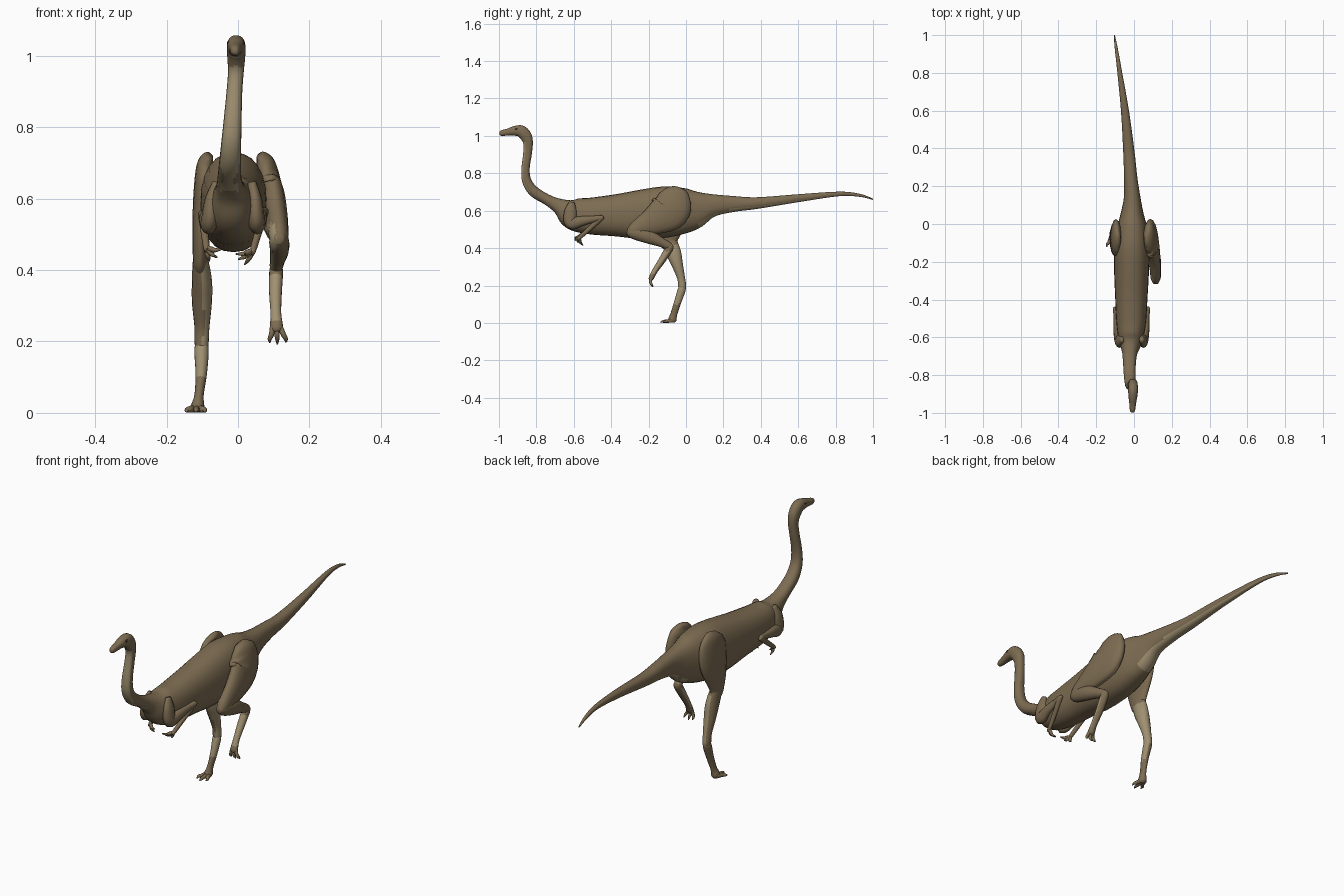
import bpy, bmesh, math
from mathutils import Vector


def material(name, rgb):
    m = bpy.data.materials.new(name)
    m.diffuse_color = (*rgb, 1)
    return m


BROWN = material("olive brown hide", (0.205, 0.150, 0.084))
PALE = material("pale tan underside", (0.35, 0.28, 0.165))
DARK = material("dark eye", (0.03, 0.024, 0.016))


def spline(a, b, c, d, t):
    return [0.5 * (2 * q + (r - p) * t + (2 * p - 5 * q + 4 * r - s) * t * t
                   + (3 * q - p - 3 * r + s) * t ** 3) for p, q, r, s in zip(a, b, c, d)]


def loft(name, rings, sides=16, steps=5, power=1.0, rule=None):
    """Skin along rings of (x, y, z, half width, half depth)."""
    pts = []
    n = len(rings)
    for i in range(n - 1):
        a, d = rings[max(i - 1, 0)], rings[min(i + 2, n - 1)]
        pts += [spline(a, rings[i], rings[i + 1], d, k / steps) for k in range(steps)]
    pts.append(list(rings[-1]))
    bm = bmesh.new()
    loops = []
    for i, p in enumerate(pts):
        t = (Vector(pts[min(i + 1, len(pts) - 1)][:3]) - Vector(pts[max(i - 1, 0)][:3])).normalized()
        ref = Vector((1, 0, 0)) if abs(t.x) < 0.85 else Vector((0, 1, 0))
        side = (ref - t * ref.dot(t)).normalized()
        up = t.cross(side)
        loop = []
        for k in range(sides):
            ang = 2 * math.pi * k / sides
            c, s = math.cos(ang), math.sin(ang)
            u = math.copysign(abs(c) ** power, c) * max(p[3], 0.0015)
            v = math.copysign(abs(s) ** power, s) * max(p[4], 0.0015)
            loop.append(bm.verts.new(Vector(p[:3]) + side * u + up * v))
        loops.append(loop)
    for a, b in zip(loops, loops[1:]):
        for k in range(sides):
            j = (k + 1) % sides
            bm.faces.new((a[k], a[j], b[j], b[k]))
    bm.faces.new(loops[0])
    bm.faces.new(loops[-1])
    bmesh.ops.recalc_face_normals(bm, faces=bm.faces)
    bm.normal_update()
    for f in bm.faces:
        f.smooth = True
        if rule and rule(f.calc_center_median(), f.normal):
            f.material_index = 1
    me = bpy.data.meshes.new(name)
    bm.to_mesh(me)
    bm.free()
    me.materials.append(BROWN)
    me.materials.append(PALE)
    ob = bpy.data.objects.new(name, me)
    bpy.context.collection.objects.link(ob)
    return ob


# Head, neck, trunk and tail in one skin; pale throat and tail underside
def body_rule(c, n):
    throat = c.y < -0.69 and 0.62 < c.z < 0.97 and n.y < -0.45
    tail = c.y > 0.06 and n.z < -0.5
    return throat or tail


loft("body", [
    (-0.008, -0.998, 1.014, 0.008, 0.009), (-0.008, -0.985, 1.015, 0.014, 0.015),
    (-0.007, -0.95, 1.021, 0.018, 0.019), (-0.006, -0.915, 1.027, 0.023, 0.026),
    (-0.005, -0.88, 1.024, 0.026, 0.032), (-0.005, -0.854, 0.995, 0.025, 0.031),
    (-0.006, -0.844, 0.955, 0.022, 0.025), (-0.010, -0.848, 0.90, 0.022, 0.023),
    (-0.015, -0.858, 0.82, 0.025, 0.022), (-0.019, -0.850, 0.755, 0.028, 0.025),
    (-0.022, -0.810, 0.700, 0.031, 0.029), (-0.024, -0.735, 0.655, 0.034, 0.029),
    (-0.022, -0.675, 0.622, 0.042, 0.044), (-0.018, -0.61, 0.585, 0.064, 0.083),
    (-0.015, -0.52, 0.572, 0.078, 0.097), (-0.014, -0.38, 0.575, 0.086, 0.112),
    (-0.013, -0.25, 0.580, 0.092, 0.130), (-0.012, -0.12, 0.592, 0.092, 0.137),
    (-0.010, -0.02, 0.600, 0.080, 0.124), (-0.010, 0.05, 0.608, 0.062, 0.104),
    (-0.010, 0.14, 0.628, 0.044, 0.062), (-0.018, 0.25, 0.636, 0.035, 0.043),
    (-0.027, 0.38, 0.641, 0.030, 0.031), (-0.048, 0.60, 0.667, 0.021, 0.021),
    (-0.078, 0.82, 0.690, 0.012, 0.012), (-0.094, 0.93, 0.682, 0.008, 0.008),
    (-0.104, 1.0, 0.661, 0.003, 0.003)], sides=24, power=0.88, rule=body_rule)

# Eyes
for s, nm in ((1, "right"), (-1, "left")):
    bpy.ops.mesh.primitive_uv_sphere_add(segments=12, ring_count=8, radius=0.008,
                                         location=(-0.0055 + s * 0.021, -0.908, 1.036))
    eye = bpy.context.object
    eye.name = nm + "_eye"
    eye.scale = (0.5, 1, 0.8)
    eye.data.materials.append(DARK)
    eye.data.shade_smooth()

# Raised right leg
loft("right_thigh", [
    (0.062, -0.085, 0.722, 0.012, 0.03), (0.075, -0.08, 0.70, 0.027, 0.07),
    (0.083, -0.075, 0.66, 0.034, 0.098), (0.092, -0.09, 0.60, 0.038, 0.108),
    (0.104, -0.165, 0.55, 0.035, 0.080), (0.112, -0.24, 0.515, 0.029, 0.052),
    (0.114, -0.285, 0.49, 0.026, 0.036), (0.114, -0.308, 0.475, 0.015, 0.016)],
    rule=lambda c, n: c.z < 0.53 and n.x < -0.3)
loft("right_shin", [
    (0.114, -0.315, 0.49, 0.014, 0.016), (0.115, -0.28, 0.482, 0.027, 0.033),
    (0.116, -0.20, 0.46, 0.027, 0.036), (0.111, -0.13, 0.43, 0.021, 0.025),
    (0.107, -0.09, 0.41, 0.018, 0.021), (0.107, -0.073, 0.40, 0.010, 0.011)],
    rule=lambda c, n: n.x < -0.5)
loft("right_metatarsus", [
    (0.107, -0.078, 0.42, 0.010, 0.010), (0.107, -0.088, 0.40, 0.019, 0.021),
    (0.105, -0.125, 0.34, 0.018, 0.019), (0.106, -0.165, 0.28, 0.015, 0.015),
    (0.108, -0.185, 0.24, 0.018, 0.014), (0.109, -0.187, 0.228, 0.010, 0.009)],
    rule=lambda c, n: 0.26 < c.z < 0.385 and n.y < 0.3)
for i, (x, z) in enumerate(((0.089, 0.197), (0.110, 0.192), (0.134, 0.198))):
    loft(f"right_toe_{i + 1}", [
        (0.106 + (i - 1) * 0.008, -0.182, 0.25, 0.008, 0.009),
        (0.3 * 0.107 + 0.7 * x, -0.19, 0.222, 0.0075, 0.008),
        (x, -0.185, 0.207, 0.006, 0.007), (x, -0.176, z, 0.002, 0.002)], sides=10, steps=4)

# Planted left leg
loft("left_thigh", [
    (-0.080, -0.085, 0.722, 0.012, 0.03), (-0.090, -0.08, 0.70, 0.023, 0.07),
    (-0.093, -0.075, 0.66, 0.028, 0.095), (-0.098, -0.075, 0.59, 0.028, 0.098),
    (-0.103, -0.09, 0.51, 0.025, 0.078), (-0.106, -0.095, 0.45, 0.021, 0.055),
    (-0.106, -0.09, 0.41, 0.018, 0.040), (-0.104, -0.085, 0.385, 0.010, 0.02)])
loft("left_shin", [
    (-0.105, -0.10, 0.46, 0.010, 0.02), (-0.105, -0.088, 0.43, 0.021, 0.040),
    (-0.101, -0.065, 0.37, 0.028, 0.040), (-0.101, -0.046, 0.31, 0.028, 0.030),
    (-0.101, -0.026, 0.24, 0.021, 0.021), (-0.102, -0.020, 0.19, 0.019, 0.021),
    (-0.102, -0.022, 0.165, 0.010, 0.012)],
    rule=lambda c, n: c.z < 0.42 and (n.x > 0.2 or n.y > 0.85))
loft("left_metatarsus", [
    (-0.102, -0.016, 0.205, 0.010, 0.010), (-0.102, -0.022, 0.18, 0.020, 0.021),
    (-0.103, -0.045, 0.11, 0.016, 0.019), (-0.109, -0.064, 0.05, 0.013, 0.018),
    (-0.113, -0.073, 0.018, 0.019, 0.022), (-0.114, -0.076, 0.004, 0.015, 0.016)],
    rule=lambda c, n: c.z > 0.1 and (n.y < -0.3 or n.x > 0.4))
for i, (x, y) in enumerate(((-0.143, -0.122), (-0.117, -0.138), (-0.093, -0.122))):
    loft(f"left_toe_{i + 1}", [
        (-0.114 + (i - 1) * 0.008, -0.066, 0.013, 0.009, 0.012),
        (0.35 * -0.115 + 0.65 * x, -0.098, 0.010, 0.009, 0.0095),
        (x, y + 0.014, 0.008, 0.007, 0.0075), (x, y, 0.003, 0.002, 0.002)], sides=10, steps=4)


# Folded arms: shoulder, upper arm, forearm and three fingers
def arm(side, shoulder, elbow, wrist, tips):
    s, e, w = Vector(shoulder), Vector(elbow), Vector(wrist)
    out = Vector((0.004 if side == "right" else -0.004, 0, 0))
    loft(side + "_shoulder_and_upper_arm", [
        (s.x * 0.75, s.y + 0.005, s.z + 0.11, 0.012, 0.015),
        (s.x * 0.92, s.y - 0.002, s.z + 0.06, 0.020, 0.034),
        (*s, 0.024, 0.034),
        (*(s.lerp(e, 0.35) + out), 0.018, 0.026), (*s.lerp(e, 0.75), 0.013, 0.017),
        (*e, 0.012, 0.013), (*(e + (e - s) * 0.05), 0.005, 0.005)], sides=12)
    loft(side + "_forearm", [
        (*(e + (e - w) * 0.06), 0.005, 0.005), (*e, 0.012, 0.013),
        (*e.lerp(w, 0.4), 0.011, 0.013), (*w, 0.009, 0.010),
        (*(w + (w - e) * 0.08), 0.005, 0.005)], sides=12)
    for i, tip in enumerate(tips):
        t = Vector(tip)
        mid = w.lerp(t, 0.55) + Vector((0, -0.006, -0.004))
        loft(f"{side}_finger_{i + 1}", [
            (*w, 0.008, 0.008), (*w.lerp(mid, 0.5), 0.008, 0.008),
            (*mid, 0.0065, 0.0065), (*t, 0.002, 0.002)], sides=8, steps=4)


arm("right", (0.052, -0.615, 0.535), (0.074, -0.45, 0.563), (0.042, -0.57, 0.455),
    [(-0.006, -0.595, 0.445), (0.000, -0.575, 0.430), (0.018, -0.55, 0.415)])
arm("left", (-0.080, -0.615, 0.535), (-0.100, -0.45, 0.555), (-0.088, -0.57, 0.462),
    [(-0.046, -0.595, 0.458), (-0.058, -0.58, 0.435), (-0.080, -0.555, 0.425)])
